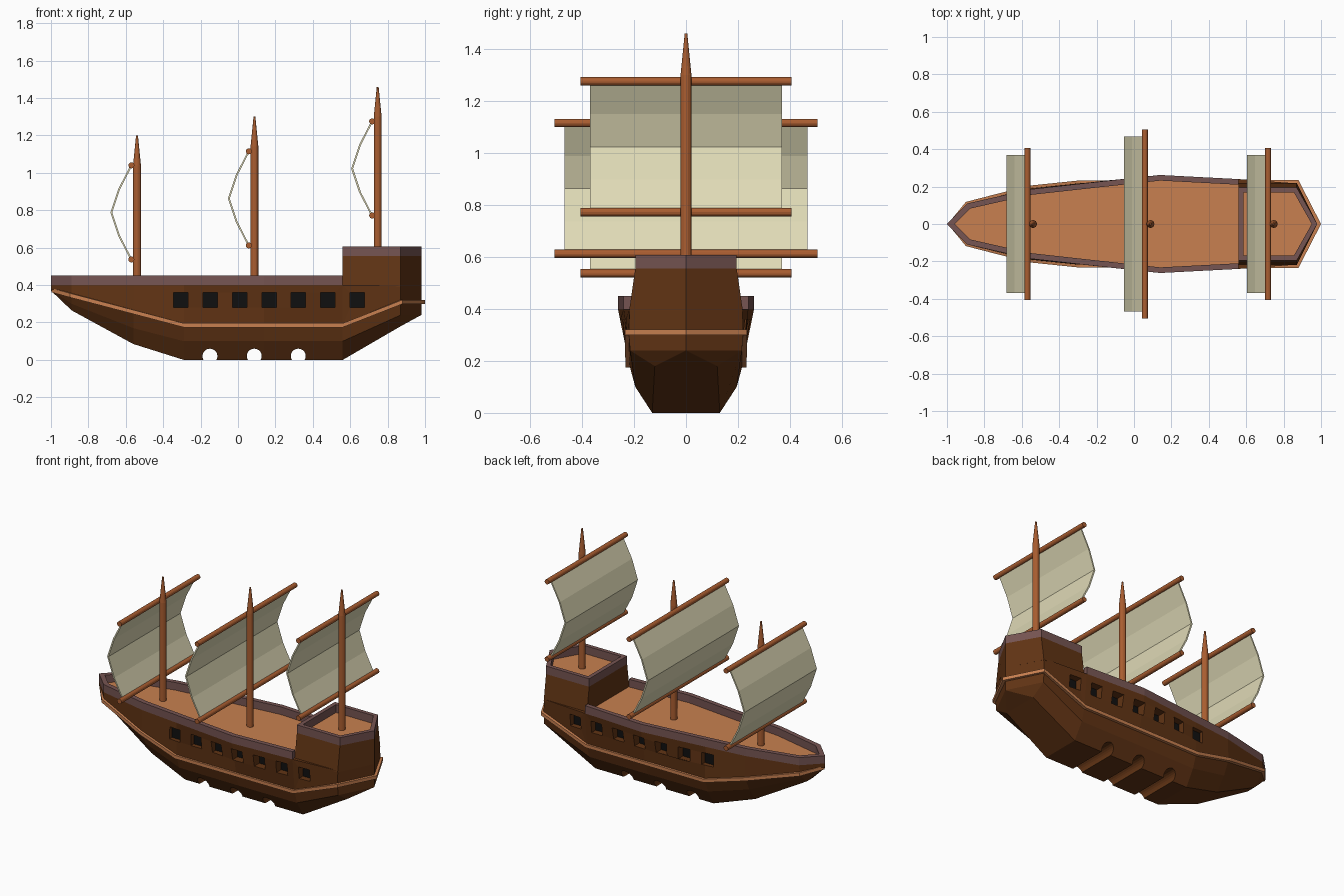
import bpy, bmesh, math
from mathutils import Vector, Matrix

cube = bpy.data.objects.get("Cube")
if cube:
    bpy.data.objects.remove(cube, do_unlink=True)


def material(name, r, g, b):
    m = bpy.data.materials.new(name)
    m.use_nodes = True
    m.diffuse_color = (r, g, b, 1)
    m.node_tree.nodes["Principled BSDF"].inputs["Base Color"].default_value = (r, g, b, 1)
    return m


HULL = material("dark hull wood", 0.12, 0.034, 0.007)
DECK = material("light deck wood", 0.58, 0.216, 0.08)
RAIL = material("purple brown rail", 0.18, 0.09, 0.085)
SPAR = material("red brown spar", 0.40, 0.11, 0.03)
SAIL = material("cream sail", 0.74, 0.70, 0.47)
DARK = material("black opening", 0.005, 0.005, 0.005)


def finish(name, bm, *mats):
    """Turn a bmesh into a named object."""
    bmesh.ops.remove_doubles(bm, verts=bm.verts, dist=1e-5)
    bmesh.ops.recalc_face_normals(bm, faces=bm.faces)
    me = bpy.data.meshes.new(name)
    bm.to_mesh(me)
    bm.free()
    for m in mats:
        me.materials.append(m)
    ob = bpy.data.objects.new(name, me)
    bpy.context.scene.collection.objects.link(ob)
    return ob


def loft(name, rings, mats, closed=False, cap=True):
    """Bridge equal rings of points, as a loop or with end caps."""
    bm = bmesh.new()
    rows = [[bm.verts.new(p) for p in ring] for ring in rings]
    pairs = list(zip(rows, rows[1:])) + ([(rows[-1], rows[0])] if closed else [])
    for a, b in pairs:
        for i in range(len(a)):
            j = (i + 1) % len(a)
            bm.faces.new((a[i], a[j], b[j], b[i]))
    if cap and not closed:
        bm.faces.new(rows[0])
        bm.faces.new(rows[-1])
    return finish(name, bm, *mats)


def mirrored(half):
    """Close a half outline that runs along +y by reflecting it."""
    return half + [(x, -y, z) for x, y, z in reversed(half) if y > 0]


def band(name, path, out, inn, low, high, mat, closed):
    """Sweep a rectangular section along a path with mitred corners."""
    pts = [Vector(p) for p in path]
    n = len(pts)

    def normal(a, b):
        d = (b - a).to_2d().normalized()
        return Vector((-d.y, d.x))

    rings = []
    for i, p in enumerate(pts):
        sides = []
        if closed or i > 0:
            sides.append(normal(pts[i - 1], p))
        if closed or i < n - 1:
            sides.append(normal(p, pts[(i + 1) % n]))
        m = sum(sides, Vector((0, 0))).normalized()
        m /= m.dot(sides[0])
        rings.append([(p.x + m.x * o, p.y + m.y * o, p.z + h)
                      for o, h in ((out, low), (inn, low), (inn, high), (out, high))])
    return loft(name, rings, [mat], closed)


def rod(name, base, axis, profile, sides=16):
    """Round bar from (distance, radius) pairs along an axis."""
    turn = Vector((0, 0, 1)).rotation_difference(Vector(axis))
    rings = []
    for d, r in profile:
        rings.append([Vector(base) + turn @ Vector((r * math.cos(t), r * math.sin(t), d))
                      for t in (2 * math.pi * k / sides for k in range(sides))])
    return loft(name, rings, [SPAR])


# Hull: half sections of keel edge, bilge, trim line and deck edge
stations = [
    (-1, ((0, .37), (0, .375), (0, .38), (0, .4))),
    (-.89, ((.03, .265), (.07, .3), (.105, .345), (.11, .4))),
    (-.56, ((.09, .085), (.15, .17), (.19, .257), (.185, .4))),
    (-.29, ((.13, 0), (.19, .1), (.218, .185), (.215, .4))),
    (.14, ((.13, 0), (.195, .1), (.218, .185), (.262, .4))),
    (.56, ((.13, 0), (.195, .1), (.218, .185), (.24, .4))),
    (.87, ((.12, .18), (.215, .24), (.22, .31), (.217, .4))),
    (.98, ((0, .24), (0, .24), (0, .31), (0, .4))),
]
rings = [[(x, y, z) for y, z in half] + [(x, -y, z) for y, z in reversed(half)]
         for x, half in stations]
hull = loft("hull", rings, [HULL, DECK, DARK], cap=False)

# Cutter: gun ports on both sides and arched notches under the keel
PORT_Y = .187
bm = bmesh.new()
for side in (-1, 1):
    for i in range(7):
        bmesh.ops.create_cube(bm, size=1, matrix=(
            Matrix.Translation((-.305 + .157 * i, side * (PORT_Y + .1), .32))
            @ Matrix.Diagonal((.078, .2, .078, 1))))
for x in (-.15, .087, .322):
    bmesh.ops.create_cone(bm, cap_ends=True, segments=20, radius1=.04, radius2=.04, depth=.8,
                          matrix=Matrix.Translation((x, 0, .02)) @ Matrix.Rotation(math.pi / 2, 4, "X"))
cutter = finish("opening_cutter", bm, HULL)
cutter.hide_render = True
cut = hull.modifiers.new("openings", "BOOLEAN")
cut.operation = "DIFFERENCE"
cut.solver = "EXACT"
cut.object = cutter
bpy.context.view_layer.objects.active = hull
bpy.ops.object.modifier_apply(modifier=cut.name)
bpy.data.objects.remove(cutter, do_unlink=True)

# Deck on the upward faces, black on the backs of the ports
for f in hull.data.polygons:
    f.material_index = 0
    if f.normal.z > .9 and f.center.z > .39 and f.center.x < .56:
        f.material_index = 1
    elif abs(f.normal.y) > .99 and abs(abs(f.center.y) - PORT_Y) < .001:
        f.material_index = 2

# Main rail around the bow, open at the stern castle
edge = [(x, half[-1][0], half[-1][1]) for x, half in reversed(stations[:6])]
band("main_rail", mirrored(edge), 0, .03, 0, .05, RAIL, False)

# Trim strip around the whole hull
trim = [(.983, 0, .31), (.87, .22, .31), (.56, .218, .185), (-.29, .218, .185),
        (-.56, .19, .257), (-.89, .105, .345), (-.977, 0, .372)]
band("trim_strip", mirrored(trim), -.015, .01, -.011, .011, DECK, True)


# Stern castle with its own deck and rail
def castle_outline(y, z):
    return mirrored([(.98, 0, z), (.87, y, z), (.56, y, z)])


castle = loft("stern_castle", [castle_outline(.219, .39), castle_outline(.195, .555)], [HULL, DECK])
for f in castle.data.polygons:
    f.material_index = int(f.normal.z > .9)
band("castle_rail", castle_outline(.195, .555), 0, .026, 0, .052, RAIL, True)

# Masts, each with two yards and a billowing sail
rigs = [("fore", -.54, .39, 1.2, 1.04, .405, .37),
        ("middle", .088, .39, 1.3, 1.115, .505, .467),
        ("stern", .747, .55, 1.46, 1.275, .405, .37)]
for name, x, foot, tip, yard_z, yard, sail in rigs:
    top = tip - foot
    rod(name + "_mast", (x, 0, foot), (0, 0, 1), [(0, .021), (top - .16, .021), (top, .005)])
    yard_x = x - .03
    for label, z in (("upper", yard_z), ("lower", yard_z - .503)):
        rod(f"{name}_{label}_yard", (yard_x, -yard, z), (0, 1, 0), [(0, .016), (2 * yard, .016)])
    bulge = [0, -.065, -.107, -.065, 0]
    line = [(yard_x + b, yard_z - .126 * i) for i, b in enumerate(bulge)]
    rings = [[(px - .005, -sail, z), (px + .005, -sail, z), (px + .005, sail, z), (px - .005, sail, z)]
             for px, z in line]
    loft(name + "_sail", rings, [SAIL])
